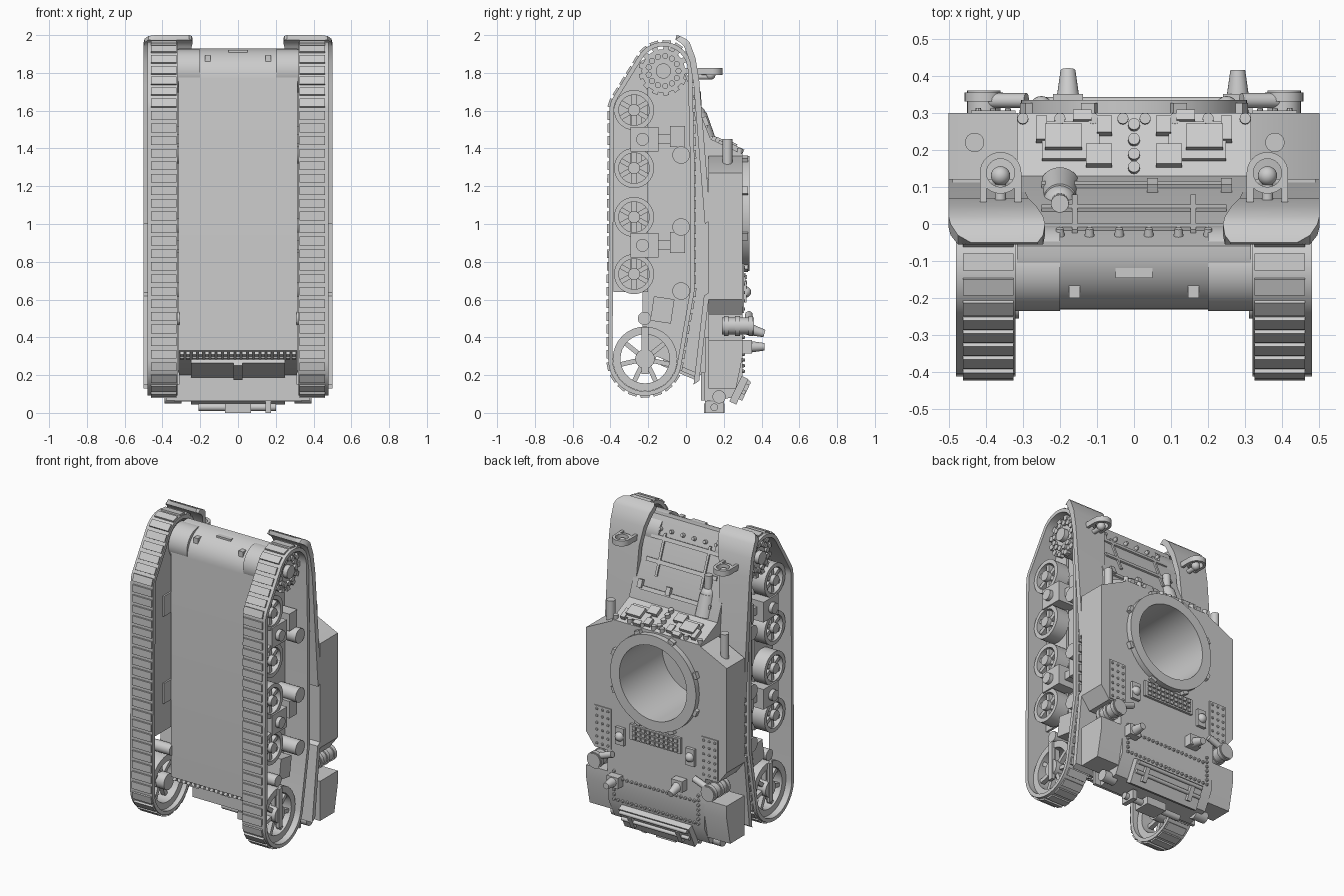
import bpy, bmesh, math
from mathutils import Matrix, Vector, geometry

cube = bpy.data.objects.get("Cube")
if cube:
    bpy.data.objects.remove(cube)

grey = bpy.data.materials.new("armour grey")
grey.use_nodes = True
grey.diffuse_color = (0.6, 0.6, 0.6, 1)
grey.node_tree.nodes["Principled BSDF"].inputs["Base Color"].default_value = grey.diffuse_color
made = []


def turn(angle):
    return Matrix.Rotation(angle, 4, 'X')


class Part:
    """Collects simple solids into one named object."""

    def __init__(self, name):
        self.name, self.bm = name, bmesh.new()

    def box(self, centre, size, rot=Matrix()):
        scale = Matrix.Diagonal(Vector((*size, 1)))
        bmesh.ops.create_cube(self.bm, size=1, matrix=Matrix.Translation(centre) @ rot @ scale)

    def cyl(self, a, b, r, tip=None, seg=24):
        a, b = Vector(a), Vector(b)
        rot = (b - a).to_track_quat('Z', 'Y').to_matrix().to_4x4()
        bmesh.ops.create_cone(self.bm, cap_ends=True, segments=seg, radius1=r,
                              radius2=r if tip is None else tip, depth=(b - a).length,
                              matrix=Matrix.Translation((a + b) / 2) @ rot)

    def ball(self, centre, r):
        bmesh.ops.create_uvsphere(self.bm, u_segments=20, v_segments=12, radius=r,
                                  matrix=Matrix.Translation(centre))

    def loops(self, rows, closed):
        rows = [[self.bm.verts.new(p) for p in row] for row in rows]
        pairs = list(zip(rows, rows[1:] + rows[:1]))
        for p, q in pairs if closed else pairs[:-1]:
            for i in range(len(p)):
                j = (i + 1) % len(p)
                self.bm.faces.new((p[i], p[j], q[j], q[i]))
        if not closed:
            self.bm.faces.new(rows[0])
            self.bm.faces.new(rows[-1])

    def tube(self, a, b, outer, inner, seg=32):
        a, b = Vector(a), Vector(b)
        rot = (b - a).to_track_quat('Z', 'Y')
        rows = []
        for i in range(seg):
            t = math.tau * i / seg
            d = rot @ Vector((math.cos(t), math.sin(t), 0))
            rows.append([a + d * outer, b + d * outer, b + d * inner, a + d * inner])
        self.loops(rows, True)

    def prism(self, pts, lo, hi, axis='x'):
        def place(t):
            return [(t, u, v) if axis == 'x' else (u, t, v) for u, v in pts]
        self.loops([place(lo), place(hi)], False)

    def done(self):
        bmesh.ops.recalc_face_normals(self.bm, faces=self.bm.faces)
        mesh = bpy.data.meshes.new(self.name)
        self.bm.to_mesh(mesh)
        self.bm.free()
        mesh.materials.append(grey)
        ob = bpy.data.objects.new(self.name, mesh)
        bpy.context.collection.objects.link(ob)
        made.append(ob)
        return ob


RING_Z = 1.055
IDLER, SPROCKET = (-.217, .286), (-.12, 1.81)
ROAD = [(-.275, z) for z in (1.603, 1.296, 1.037, .735)]
ROLLERS = [(-.026, z) for z in (1.365, .984, .645)]

# Lower hull with a rounded nose, long glacis and sloping tail
nose = [(-.06 - .17 * math.cos(t), 1.77 + .16 * math.sin(t))
        for t in [math.pi / 2 * i / 10 for i in range(11)]]
p = Part("lower_hull")
p.prism([(-.23, .33)] + nose + [(.13, 1.45), (.13, .2), (.08, .2)], -.315, .315)
lower = p.done()

# Upper hull with chamfered front corners and sponsons that stop short of the tail
half = [(.35, .36), (.35, .52), (.44, .52), (.5, .6), (.5, 1.27), (.315, 1.36)]
p = Part("upper_hull")
p.prism(half + [(-x, z) for x, z in reversed(half)], .12, .3, 'y')
upper = p.done()

# Turret opening cut into both hull parts
p = Part("cutter")
p.cyl((0, -.1, RING_Z), (0, .5, RING_Z), .24, seg=64)
cutter = p.done()
for ob in (lower, upper):
    mod = ob.modifiers.new("opening", 'BOOLEAN')
    mod.operation, mod.object, mod.solver = 'DIFFERENCE', cutter, 'EXACT'
bpy.context.view_layer.update()
graph = bpy.context.evaluated_depsgraph_get()
for ob in (lower, upper):
    mesh = bpy.data.meshes.new_from_object(ob.evaluated_get(graph))
    ob.modifiers.clear()
    ob.data = mesh
made.remove(cutter)
bpy.data.objects.remove(cutter)

# Turret ring with clamps
p = Part("turret_ring")
p.tube((0, .29, RING_Z), (0, .335, RING_Z), .305, .24, 64)
for i in range(8):
    t = math.tau * (i + .5) / 8
    p.box((.31 * math.sin(t), .312, RING_Z + .31 * math.cos(t)), (.04, .03, .03),
          Matrix.Rotation(t, 4, 'Y'))
p.done()

# Sloping driver plate with hatches, hinges and bolts
def plate_z(y):
    return 1.45 - (y - .13) * .47

tilt = turn(-.44)
p = Part("driver_plate")
p.prism([(.1, 1.3), (.13, 1.45), (.3, 1.37), (.3, 1.3)], -.315, .315)
for s in (-1, 1):
    for x, y, w, d, h in ((.17, .22, .155, .11, .03), (.19, .225, .1, .07, .07), (.095, .18, .07, .06, .05),
                          (.08, .26, .04, .05, .05), (.25, .25, .03, .07, .05), (.14, .285, .05, .03, .05)):
        p.box((s * x, y, plate_z(y)), (w, d, h), tilt)
    for x in (.03, .11, .2, .3):
        p.cyl((s * x, .28, 1.35), (s * x, .285, 1.4), .015, seg=12)
for y in (.145, .18, .22, .26):
    p.cyl((0, y, plate_z(y) - .02), (0, y + .01, plate_z(y) + .02), .016, seg=12)
p.done()

# Glacis: cross strips, hinge lugs, nose bolts and towing lugs
def glacis_y(z):
    return .13 - (z - 1.45) * .396

lean = turn(.377)
p = Part("glacis_fittings")
for z in (1.81, 1.68, 1.52):
    p.box((0, glacis_y(z), z), (.5, .02, .025), lean)
for s in (-1, 1):
    p.box((s * .16, glacis_y(1.72), 1.72), (.015, .02, .26), lean)
    p.box((s * .1 + .15, glacis_y(1.54), 1.54), (.03, .045, .05), lean)
    for x in (.04, .12, .2):
        p.cyl((s * x, -.035, 1.855), (s * x, -.012, 1.864), .014, .01, 12)
    p.box((s * .16, -.16, 1.875), (.03, .08, .04))
p.box((0, -.105, 1.9), (.1, .08, .04))
p.done()

# Bow gun in its ball mount
p = Part("bow_gun")
p.cyl((-.2, .1, 1.45), (-.2, .065, 1.58), .055, .045)
p.ball((-.2, .06, 1.58), .045)
p.cyl((-.2, .06, 1.58), (-.2, .055, 1.7), .024)
p.done()

# Rear overhang, grille plates and tail fittings
p = Part("rear_hull")
p.prism([(.1, .4), (.3, .4), (.3, .2), (.24, .08), (.1, .06)], -.34, .34)
p.box((0, .09, .14), (.76, .02, .15))
p.box((0, .28, .12), (.5, .04, .15), turn(-.45))
p.done()
p = Part("tail_fittings")
p.cyl((-.21, .15, .03), (.2, .15, .03), .02)
p.box((0, .15, .025), (.14, .11, .05))
p.box((.16, .15, .03), (.03, .1, .06))
p.box((0, -.03, .24), (.5, .2, .03), turn(-.4))
p.box((0, -.03, .235), (.05, .2, .05), turn(-.4))
for row in range(2):
    for i in range(-9, 10):
        p.box((i * .033, -.21 + row * .04, .315 - row * .017), (.022, .025, .025), turn(-.4))
for z in (.11, .16):
    p.cyl((-.24, z * .5 + .25, z), (.24, z * .5 + .25, z), .012, seg=12)
for s in (-1, 1):
    p.cyl((s * .3, .175, .085), (s * .39, .175, .085), .035)
    p.box((s * .17, .285, .12), (.03, .07, .09), turn(-.45))
p.done()

# Engine deck: mesh screen, rivets, lugs, horns and drums
p = Part("deck_screen")
p.box((0, .3, .69), (.36, .03, .1))
for i in range(10):
    for k in range(3):
        p.box((-.15 + i * .033, .317, .66 + k * .03), (.024, .012, .021))
p.done()
p = Part("deck_rivets")
for s in (-1, 1):
    p.box((s * .38, .3, .66), (.12, .012, .26))
    spots = [(.34 + i * .04, .55 + k * .044) for i in range(3) for k in range(6)]
    spots += [(.3, .22 + k * .03) for k in range(7)]
    spots += [(.015 + i * .032, z) for i in range(9) for z in (.22, .36)]
    for x, z in spots:
        p.cyl((s * x, .295, z), (s * x, .313, z), .011, .007, 8)
p.done()
for s, horn, level, droop, post in ((-1, .178, .45, .03, .43), (1, .28, .35, 0, .38)):
    side = "left" if s > 0 else "right"
    p = Part(side + "_deck_fittings")
    p.box((s * .25, .305, .64), (.06, .03, .11))
    p.ball((s * .25, .315, .64), .03)
    p.box((s * horn, .32, level), (.08, .06, .07))
    p.cyl((s * horn, .31, level), (s * horn, .415, level - droop), .035, .02)
    # Exhaust drum beside the deck
    p.cyl((s * .405, .19, .46), (s * .405, .36, .46), .045)
    for y in (.2, .26, .33):
        p.cyl((s * .405, y, .46), (s * .405, y + .025, .46), .052)
    p.cyl((s * .4, .333, .48), (s * .29, .333, .52), .02)
    # Stowage box and front post
    p.prism([(.12, .385), (.3, .385), (.3, .3), (.265, .13), (.12, .13)], s * .33, s * .5)
    p.cyl((s * post, .22, 1.27), (s * post, .22, 1.45), .026)
    p.done()

    # Fenders
    p = Part(side + "_fender")
    front = [(-.05, 2, .26, .44), (-.03, 1.995, .245, .475), (0, 1.98, .24, .495), (.02, 1.96, .245, .5),
             (.05, 1.88, .265, .5), (.07, 1.76, .285, .5), (.13, 1.02, .315, .5)]
    for rows in (front, [(.125, .64, .31, .5), (.07, .17, .31, .5)]):
        p.loops([[(s * a, y, z), (s * b, y, z), (s * b, max(y - .03, -.055), z - .02),
                  (s * a, max(y - .03, -.055), z - .02)] for y, z, a, b in rows], False)
    p.prism([(.11, 1.25), (.14, 1.2), (.13, 1.02), (.1, 1.02)], s * .32, s * .49)
    p.done()

    # Headlamp under an arched guard
    p = Part(side + "_headlamp")
    p.tube((s * .36, .138, 1.79), (s * .36, .138, 1.825), .056, .038)
    for x in (.313, .407):
        p.box((s * x, .1, 1.808), (.018, .08, .035))
    p.cyl((s * .36, .05, 1.78), (s * .36, .13, 1.78), .015)
    p.ball((s * .36, .13, 1.79), .026)
    p.done()

    # Track belt: hull around the wheels, then evenly spaced pads
    samples = []
    for (y, z), r in [(IDLER, .172), (SPROCKET, .13)] + [(c, .107) for c in ROAD] + [(c, .047) for c in ROLLERS]:
        for i in range(48):
            n = Vector((math.cos(math.tau * i / 48), math.sin(math.tau * i / 48)))
            samples.append((Vector((y, z)) + n * r, n))
    path = [samples[i] for i in geometry.convex_hull_2d([v for v, n in samples])]
    p = Part(side + "_track")
    p.loops([[(s * x, *(v + n * t)) for x, t in ((.32, 0), (.48, 0), (.48, .023), (.32, .023))]
             for v, n in path], True)
    rim = [v + n * .024 for v, n in path]
    edges = list(zip(rim, rim[1:] + rim[:1]))
    total = sum((b - a).length for a, b in edges)
    step, due, run = total / round(total / .066), 0, 0
    for a, b in edges:
        length = (b - a).length
        while due < run + length - 1e-6:
            c, d = a.lerp(b, (due - run) / length), b - a
            p.box((s * .393, c.x, c.y), (.136, .018, .046), turn(math.atan2(-d.x, d.y)))
            due += step
        run += length
    p.done()

    # Spoked road wheels and rear idler
    p = Part(side + "_wheels")
    for (y, z), r, spokes in [(c, .106, 6) for c in ROAD] + [(IDLER, .171, 7)]:
        p.tube((s * .35, y, z), (s * .44, y, z), r, r * .76)
        p.cyl((s * .34, y, z), (s * .45, y, z), r * .3)
        for i in range(spokes):
            t = math.tau * i / spokes
            p.box((s * .41, y - math.sin(t) * r / 2, z + math.cos(t) * r / 2), (.03, .025, r * .8), turn(t))
    for y, z in ROLLERS:
        p.cyl((s * .31, y, z), (s * .46, y, z), .046)
    p.done()

    # Drive sprocket and final drive housing
    p = Part(side + "_sprocket")
    y, z = SPROCKET
    p.cyl((s * .34, y, z), (s * .43, y, z), .115, seg=36)
    p.cyl((s * .43, y, z), (s * .46, y, z), .04)
    p.cyl((s * .2, y, z), (s * .33, y, z), .115, seg=40)
    for i in range(13):
        t = math.tau * i / 13
        u, v = math.cos(t), math.sin(t)
        p.box((s * .42, y + u * .115, z + v * .115), (.03, .03, .03), turn(t))
        p.cyl((s * .42, y + u * .08, z + v * .08), (s * .445, y + u * .08, z + v * .08), .016, seg=12)
    p.done()

    # Bogies on a side plate, roller brackets and idler arm
    p = Part(side + "_suspension")
    p.prism([(-.385, .64), (-.385, 1.62), (-.27, 1.85), (-.2, 1.88), (-.2, .64)], s * .33, s * .345)
    for z in (1.448, .887):
        p.box((s * .385, -.22, z), (.13, .15, .13))
        p.box((s * .37, -.265, z), (.06, .06, .28))
        p.cyl((s * .4, -.23, z), (s * .475, -.23, z), .034)
        p.box((s * .36, -.1, z), (.09, .14, .05))
        p.box((s * .37, -.045, z + .015), (.11, .08, .11))
    p.box((s * .37, -.125, .545), (.11, .11, .13), turn(-.15))
    p.cyl((s * .31, -.22, .5), (s * .44, -.22, .5), .035)
    p.box((s * .445, -.217, .33), (.02, .035, .25))
    p.done()

# Smooth round surfaces, keep hard edges
for ob in bpy.context.selected_objects:
    ob.select_set(False)
for ob in made:
    ob.select_set(True)
bpy.context.view_layer.objects.active = made[0]
bpy.ops.object.shade_smooth_by_angle(angle=math.radians(32))
